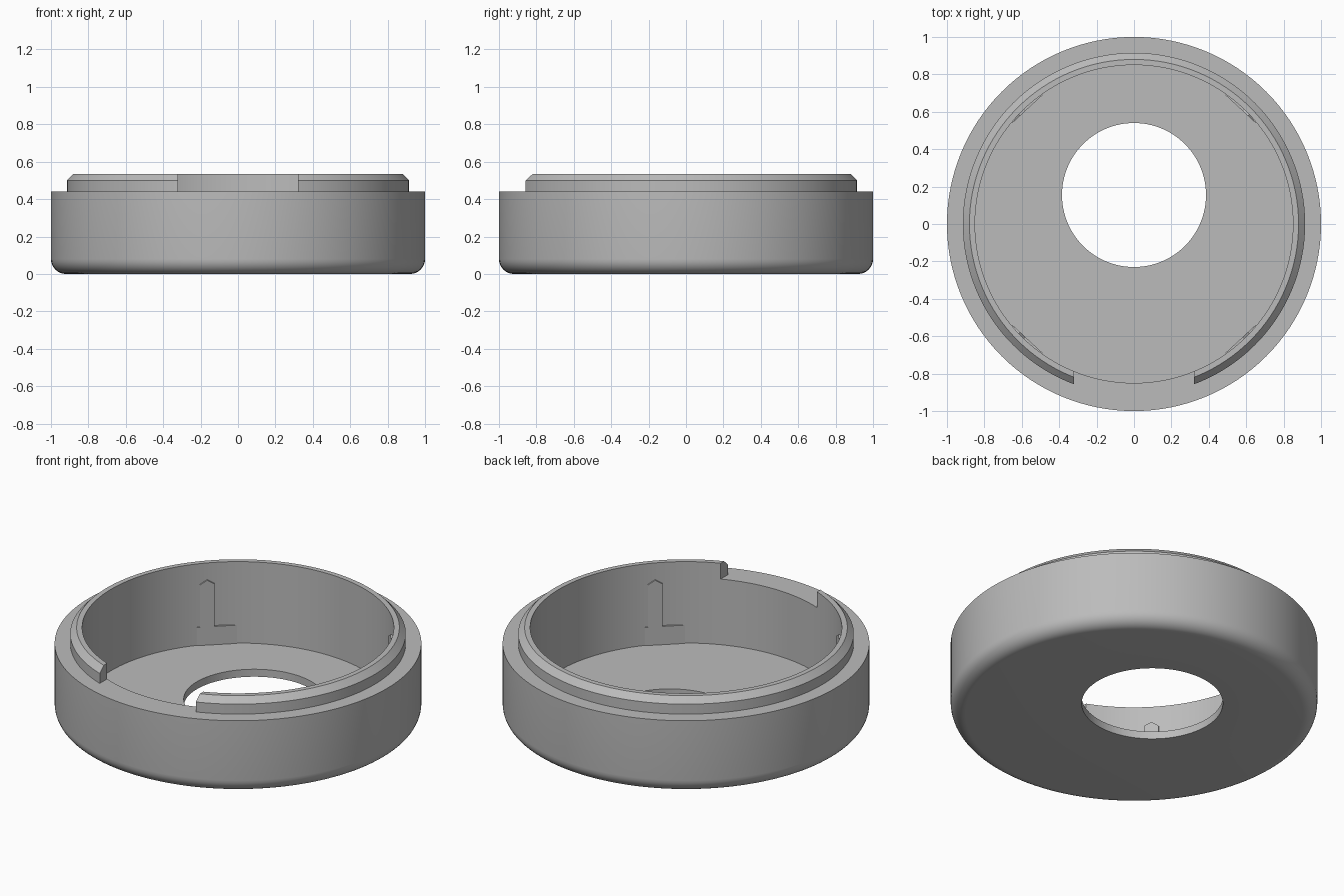
import bpy, bmesh, math
from mathutils import Vector

cube = bpy.data.objects.get("Cube")
if cube:
    bpy.data.objects.remove(cube, do_unlink=True)

SEGMENTS = 128
FLOOR, SHOULDER, RIM = 0.045, 0.44, 0.535
INNER = 0.85

grey = bpy.data.materials.new("plain grey")
grey.use_nodes = True
colour = (0.5, 0.5, 0.5, 1)
grey.diffuse_color = colour
grey.node_tree.nodes["Principled BSDF"].inputs["Base Color"].default_value = colour


def finish(name, bm):
    bmesh.ops.recalc_face_normals(bm, faces=bm.faces)
    mesh = bpy.data.meshes.new(name)
    bm.to_mesh(mesh)
    bm.free()
    mesh.materials.append(grey)
    obj = bpy.data.objects.new(name, mesh)
    bpy.context.collection.objects.link(obj)
    return obj


def select_only(obj):
    bpy.ops.object.select_all(action='DESELECT')
    obj.select_set(True)
    bpy.context.view_layer.objects.active = obj


def lathe(name, profile):
    bm = bmesh.new()
    verts = [bm.verts.new((r, 0, z)) for r, z in profile]
    edges = [bm.edges.new(pair) for pair in zip(verts, verts[1:])]
    bmesh.ops.spin(bm, geom=verts + edges, cent=(0, 0, 0), axis=(0, 0, 1),
                   angle=math.tau, steps=SEGMENTS, use_duplicate=False)
    bmesh.ops.remove_doubles(bm, verts=bm.verts, dist=1e-4)
    return finish(name, bm)


def cut(target, cutter):
    mod = target.modifiers.new("cut", 'BOOLEAN')
    mod.operation = 'DIFFERENCE'
    mod.solver = 'EXACT'
    mod.object = cutter
    select_only(target)
    bpy.ops.object.modifier_apply(modifier=mod.name)
    bpy.data.objects.remove(cutter, do_unlink=True)


# Round housing: filleted base, wall, shoulder and chamfered lip
fillet = 0.08
corner = [(1 - fillet + fillet * math.sin(a), fillet - fillet * math.cos(a))
          for a in (math.pi / 2 * i / 8 for i in range(9))]
housing = lathe("housing", [(0, 0)] + corner + [
    (1, SHOULDER), (0.915, SHOULDER), (0.915, 0.5), (0.88, RIM),
    (INNER, RIM), (INNER, FLOOR), (0, FLOOR)])

# Off-centre hole through the floor
hole = lathe("hole_cutter", [(0, -0.2), (0.385, -0.2), (0.385, 0.2), (0, 0.2)])
hole.location.y = 0.155
cut(housing, hole)

# Gap in the lip at the front
bm = bmesh.new()
bmesh.ops.create_cube(bm, size=1)
bmesh.ops.scale(bm, vec=(0.64, 0.6, 0.4), verts=bm.verts)
bmesh.ops.translate(bm, vec=(0, -0.85, SHOULDER + 0.2), verts=bm.verts)
cut(housing, finish("gap_cutter", bm))

select_only(housing)
bpy.ops.object.shade_smooth_by_angle(angle=math.radians(25))

# L-shaped ribs on the inner wall: a foot with a pointed upright
RIB_OUTLINE = [(-0.11, 0.02), (0.11, 0.02), (0.11, 0.155), (0.094, 0.155),
               (0.094, 0.41), (0.054, 0.435), (0.014, 0.41),
               (0.014, 0.155), (-0.11, 0.155)]


def rib(name, sx, sy):
    angle = math.radians(47.2)
    out = Vector((math.cos(angle), math.sin(angle), 0))
    along = Vector((math.sin(angle), -math.cos(angle), 0))
    bm = bmesh.new()
    verts = []
    for t, z in RIB_OUTLINE:
        p = out * 0.838 + along * t
        verts.append(bm.verts.new((p.x * sx, p.y * sy, z)))
    face = bm.faces.new(verts)
    made = bmesh.ops.extrude_face_region(bm, geom=[face])["geom"]
    depth = Vector((out.x * sx, out.y * sy, 0)) * 0.06
    bmesh.ops.translate(bm, vec=depth, verts=[
        v for v in made if isinstance(v, bmesh.types.BMVert)])
    finish(name, bm)


for side, sx in (("left", 1), ("right", -1)):
    for end, sy in (("back", 1), ("front", -1)):
        rib(f"{end}_{side}_rib", sx, sy)
